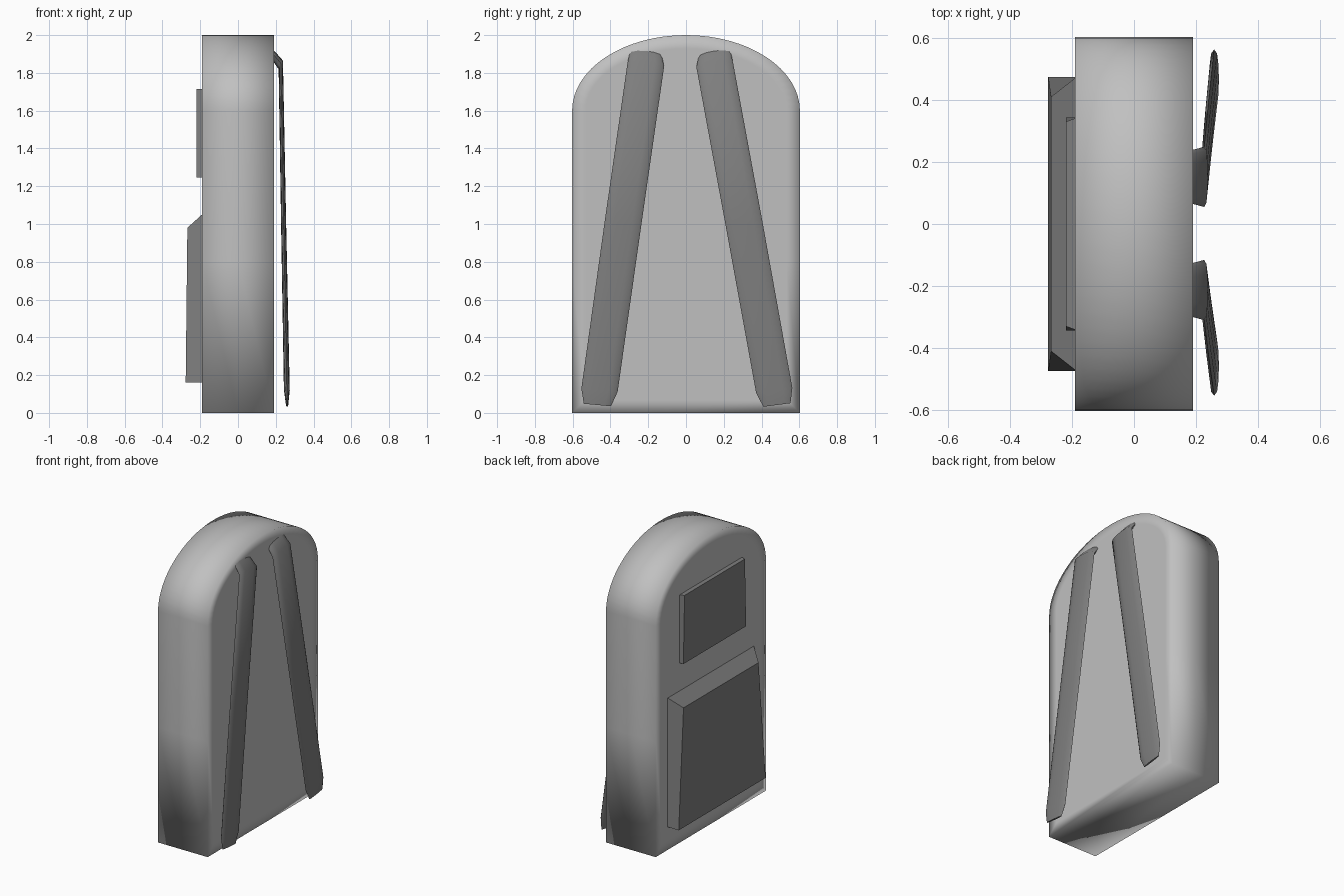
import bpy, math

if "Cube" in bpy.data.objects:
    bpy.data.objects.remove(bpy.data.objects["Cube"])


def material(name, v):
    m = bpy.data.materials.new(name)
    m.diffuse_color = (v, v, v, 1)
    m.use_nodes = True
    m.node_tree.nodes["Principled BSDF"].inputs["Base Color"].default_value = m.diffuse_color
    return m


LIGHT = material("light grey fabric", 0.53)
DARK = material("dark grey fabric", 0.21)


def make(name, verts, faces, mat, smooth):
    me = bpy.data.meshes.new(name)
    me.from_pydata(verts, [], faces)
    me.materials.append(mat)
    ob = bpy.data.objects.new(name, me)
    bpy.context.collection.objects.link(ob)
    for p in me.polygons:
        p.use_smooth = smooth
    return ob


def loft(name, rings, mat, smooth):
    """Skin a list of equal-sized closed rings and cap both ends."""
    n = len(rings[0])
    verts = [v for r in rings for v in r]
    faces = [(k * n + i, k * n + (i + 1) % n,
              (k + 1) * n + (i + 1) % n, (k + 1) * n + i)
             for k in range(len(rings) - 1) for i in range(n)]
    faces.append(tuple(reversed(range(n))))
    faces.append(tuple(range((len(rings) - 1) * n, len(rings) * n)))
    return loft_fix(make(name, verts, faces, mat, smooth))


def loft_fix(ob):
    import bmesh
    bm = bmesh.new()
    bm.from_mesh(ob.data)
    bmesh.ops.recalc_face_normals(bm, faces=bm.faces)
    bm.to_mesh(ob.data)
    bm.free()
    return ob


# Main body: arched slab, soft shaded with an inset border on both big faces
def arch(x, d):
    w = 0.603 - d
    pts = [(x, -w, d), (x, w, d), (x, w, 0.8)]
    for i in range(33):
        a = math.pi * i / 32
        pts.append((x, w * math.cos(a), 1.6 + (0.4 - d) * math.sin(a)))
    return pts + [(x, -w, 0.8)]


loft("backpack_body",
     [arch(-0.19, 0.07), arch(-0.19, 0), arch(0, 0), arch(0.19, 0), arch(0.19, 0.07)],
     LIGHT, True)


# Pockets: base outline against the body, tapered outer face
def pocket(name, half, z0, z1, top_half, top_z, x_bottom, x_top):
    base = [(-0.185, -half, z0), (-0.185, half, z0), (-0.185, half, z1), (-0.185, -half, z1)]
    outer = [(x_bottom, -half, z0), (x_bottom, half, z0),
             (x_top, top_half, top_z), (x_top, -top_half, top_z)]
    loft(name, [base, outer], DARK, False)


pocket("lower_pocket", 0.475, 0.16, 1.055, 0.41, 0.98, -0.277, -0.268)
pocket("upper_pocket", 0.343, 1.245, 1.715, 0.33, 1.715, -0.22, -0.22)


# Shoulder straps: flattened section swept from the top anchor downwards
# outer x, outer z, inner x, inner z, half width
STATIONS = [(0.185, 1.922, 0.185, 1.865, 0.086),
            (0.238, 1.862, 0.215, 1.822, 0.097),
            (0.255, 1.0, 0.228, 1.0, 0.097),
            (0.274, 0.12, 0.243, 0.12, 0.096),
            (0.266, 0.042, 0.254, 0.042, 0.072)]


def strap(name, y_top, y_bottom, slope):
    rings = []
    for xo, zo, xi, zi, h in STATIONS:
        t = (1.86 - min(zo, 1.86)) / 1.74
        yc = y_top + (y_bottom - y_top) * t
        ring = []
        for i in range(12):
            a = math.tau * i / 12
            c, s = math.cos(a), math.sin(a)
            k = math.copysign(abs(s) ** 0.7, s) * 0.5 + 0.5
            z = zi + (zo - zi) * k + slope * h * c
            ring.append((xi + (xo - xi) * k, yc + h * c, z))
        rings.append(ring)
    ob = loft(name, rings, DARK, True)
    bpy.ops.object.select_all(action='DESELECT')
    ob.select_set(True)
    bpy.context.view_layer.objects.active = ob
    bpy.ops.object.shade_smooth_by_angle(angle=math.radians(50))


strap("shoulder_strap_near", -0.213, -0.458, -0.09)
strap("shoulder_strap_far", 0.152, 0.467, 0.13)
